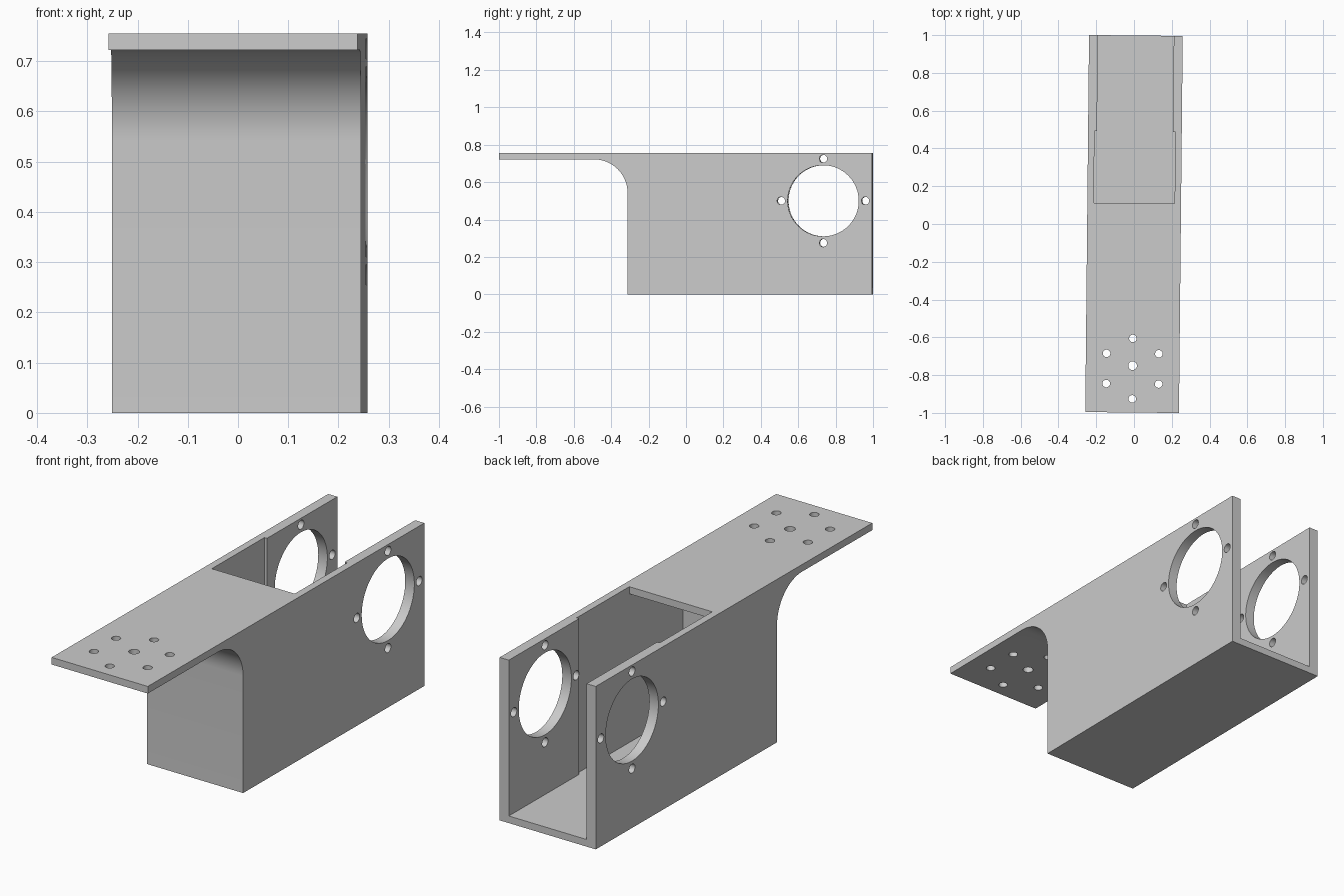
import bpy
import bmesh
from math import sin, cos, pi, radians
from mathutils import Matrix

cube = bpy.data.objects.get("Cube")
if cube:
    bpy.data.objects.remove(cube, do_unlink=True)

grey = bpy.data.materials.new("plain grey")
grey.use_nodes = True
colour = (0.6, 0.6, 0.6, 1)
grey.diffuse_color = colour
grey.node_tree.nodes["Principled BSDF"].inputs["Base Color"].default_value = colour

HALF_W, HALF_L, HEIGHT = 0.248, 0.998, 0.755
SHEET = 0.033
FRONT = -0.31          # outer face of the box front wall
FILLET = 0.18


def make_object(name, bm):
    bmesh.ops.recalc_face_normals(bm, faces=bm.faces)
    mesh = bpy.data.meshes.new(name)
    bm.to_mesh(mesh)
    bm.free()
    obj = bpy.data.objects.new(name, mesh)
    bpy.context.collection.objects.link(obj)
    return obj


def box_cutter(half_x, y0, y1, z0, z1):
    bm = bmesh.new()
    size = Matrix.Diagonal((2 * half_x, y1 - y0, z1 - z0, 1))
    place = Matrix.Translation((0, (y0 + y1) / 2, (z0 + z1) / 2))
    bmesh.ops.create_cube(bm, size=1, matrix=place @ size)
    return make_object("cutter", bm)


def hole_cutter(centre, radius, axis, depth=1, sides=32):
    bm = bmesh.new()
    turn = Matrix.Rotation(pi / 2, 4, "Y") if axis == "X" else Matrix()
    bmesh.ops.create_cone(bm, cap_ends=True, segments=sides, radius1=radius,
                          radius2=radius, depth=depth,
                          matrix=Matrix.Translation(centre) @ turn)
    return make_object("cutter", bm)


# Side profile with a rounded inner corner, extruded across the width
under = HEIGHT - SHEET
profile = [(FRONT, 0), (HALF_L, 0), (HALF_L, HEIGHT), (-HALF_L, HEIGHT), (-HALF_L, under)]
for i in range(17):
    a = pi / 2 * (1 - i / 16)
    profile.append((FRONT - FILLET + FILLET * cos(a), under - FILLET + FILLET * sin(a)))
bm = bmesh.new()
face = bm.faces.new([bm.verts.new((-HALF_W, y, z)) for y, z in profile])
extruded = bmesh.ops.extrude_face_region(bm, geom=[face])["geom"]
bmesh.ops.translate(bm, vec=(2 * HALF_W, 0, 0),
                    verts=[v for v in extruded if isinstance(v, bmesh.types.BMVert)])
bracket = make_object("motor_bracket", bm)
bracket.data.materials.append(grey)

# Cavity under the top sheet, its top opening, and the open rear bay
cutters = [
    box_cutter(0.214, FRONT + SHEET, 0.49, SHEET, under),
    box_cutter(0.214, 0.11, 0.49, under - 0.1, 1),
    box_cutter(0.201, 0.4, 1.2, SHEET, 1),
]

# Large side openings with four screw holes each
hub_y, hub_z = 0.736, 0.5
cutters.append(hole_cutter((0, hub_y, hub_z), 0.19, "X", sides=64))
for i in range(4):
    a = i * pi / 2
    cutters.append(hole_cutter((0, hub_y + 0.225 * cos(a), hub_z + 0.225 * sin(a)), 0.021, "X"))

# Mounting holes in the front flange
cutters.append(hole_cutter((0, -0.75, HEIGHT), 0.023, "Z", 0.2))
for i in range(6):
    a = pi / 2 + i * pi / 3
    cutters.append(hole_cutter((0.16 * cos(a), -0.766 + 0.16 * sin(a), HEIGHT), 0.02, "Z", 0.2))

# Cut everything, then discard the cutters
bpy.ops.object.select_all(action="DESELECT")
bpy.context.view_layer.objects.active = bracket
bracket.select_set(True)
for cutter in cutters:
    mod = bracket.modifiers.new("cut", "BOOLEAN")
    mod.operation = "DIFFERENCE"
    mod.solver = "EXACT"
    mod.object = cutter
    bpy.ops.object.modifier_apply(modifier=mod.name)
    bpy.data.objects.remove(cutter, do_unlink=True)

# Slight turn of the whole part, then smooth the curved faces
bracket.data.transform(Matrix.Rotation(-0.01, 4, "Z"))
bpy.ops.object.shade_smooth_by_angle(angle=radians(30))
